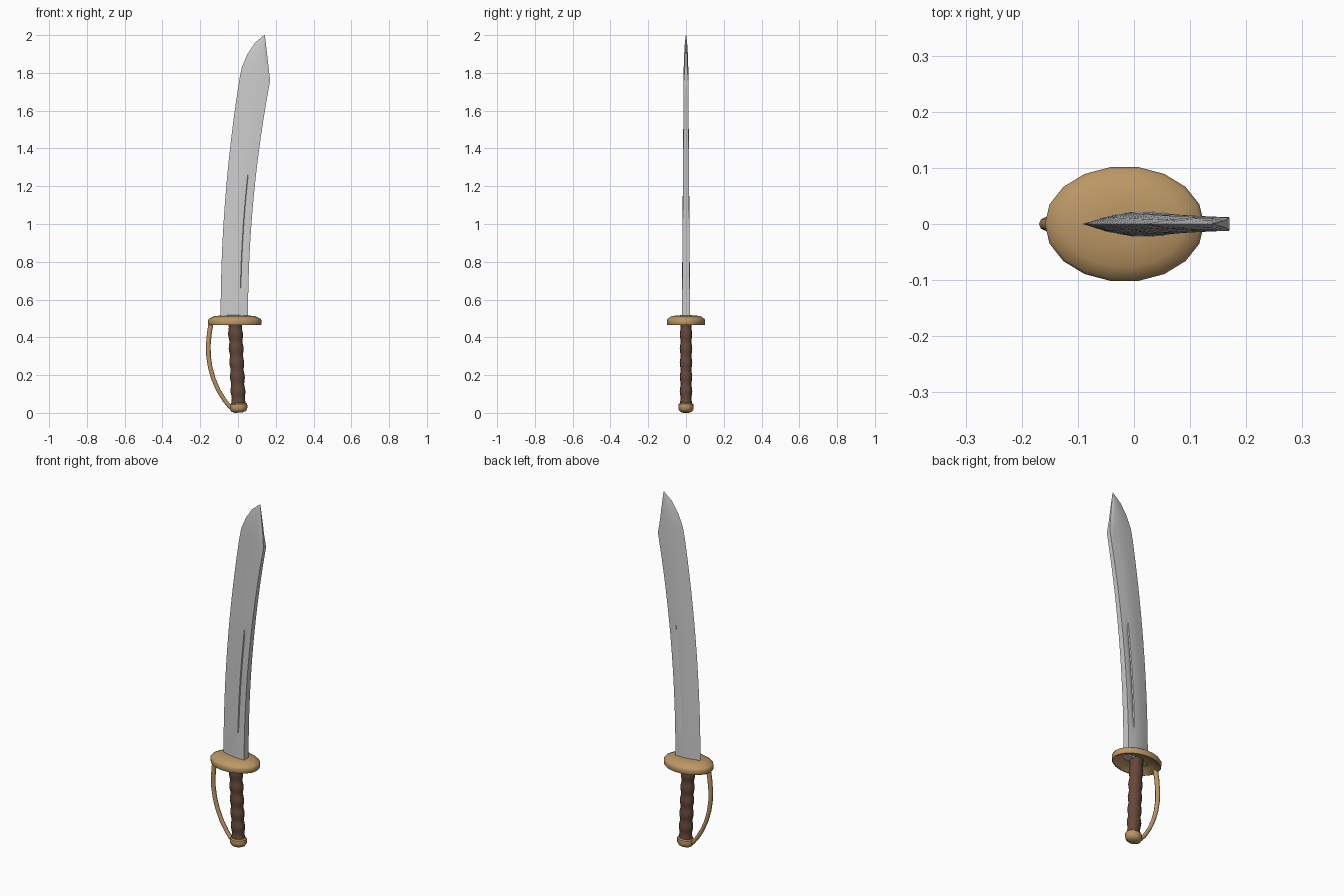
import bpy, bmesh
from math import sin, cos, pi, radians
from mathutils import Vector

if "Cube" in bpy.data.objects:
    bpy.data.objects.remove(bpy.data.objects["Cube"])


def material(name, color):
    m = bpy.data.materials.new(name)
    m.diffuse_color = (*color, 1)
    m.use_nodes = True
    m.node_tree.nodes["Principled BSDF"].inputs["Base Color"].default_value = m.diffuse_color
    return m


brass = material("brass", (0.50, 0.31, 0.13))
leather = material("leather", (0.13, 0.065, 0.04))


def loft(name, rings, mat=None, angle=35):
    """Skin a list of equal-length closed rings and cap both ends."""
    bm = bmesh.new()
    vs = [[bm.verts.new(p) for p in r] for r in rings]
    n = len(rings[0])
    for a, b in zip(vs, vs[1:]):
        for i in range(n):
            j = (i + 1) % n
            bm.faces.new((a[i], a[j], b[j], b[i]))
    bm.faces.new(vs[0][::-1])
    bm.faces.new(vs[-1])
    bmesh.ops.recalc_face_normals(bm, faces=bm.faces)
    me = bpy.data.meshes.new(name)
    bm.to_mesh(me)
    bm.free()
    ob = bpy.data.objects.new(name, me)
    bpy.context.collection.objects.link(ob)
    if mat:
        me.materials.append(mat)
    bpy.ops.object.select_all(action='DESELECT')
    bpy.context.view_layer.objects.active = ob
    ob.select_set(True)
    bpy.ops.object.shade_smooth_by_angle(angle=radians(angle))
    return ob


def ellipse(cx, z, rx, ry, n, tilt=0.0):
    return [(cx + rx * cos(2 * pi * i / n), ry * sin(2 * pi * i / n),
             z + tilt * cos(2 * pi * i / n)) for i in range(n)]


# Blade: sharp left edge, thick flat spine, shallow groove, clipped point
def blade_ring(z, left, right, t, spine, groove):
    side = [(0.3, 0.62 * t), (0.6, t), (0.71, t), (0.73, t - groove),
            (0.80, t - groove * 0.4), (0.86, t), (1.0, spine)]
    w = right - left
    front = [(left + u * w, -y, z) for u, y in side]
    back = [(x, -y, zz) for x, y, zz in reversed(front)]
    return [(left, 0, z)] + front + back


rings = []
for z in (0.48, 0.58, 0.66, 0.70, 0.80, 0.90, 1.0, 1.1, 1.2, 1.26,
          1.35, 1.45, 1.55, 1.65, 1.76):
    d = z - 0.51
    t = 0.022 - 0.0075 * d
    g = 0.006 if 0.68 < z < 1.25 else 0
    rings.append(blade_ring(z, -0.092 + 0.063 * d * d,
                            0.053 + 0.075 * d * d, t, t * 0.95, g))
for z, left, right, t, s in ((1.83, 0.020, 0.162, 0.012, 0.006),
                             (1.90, 0.050, 0.154, 0.010, 0.004),
                             (1.96, 0.090, 0.147, 0.006, 0.002),
                             (2.0, 0.139, 0.142, 0.001, 0.0005)):
    rings.append(blade_ring(z, left, right, t, s, 0))
loft("blade", rings, angle=25)

# Guard: oval plate, domed on top and hollow underneath
loft("guard", [ellipse(-0.017, z, 0.142 * s, 0.103 * s, 18) for s, z in
               ((0.25, 0.490), (0.7, 0.484), (0.92, 0.464), (0.97, 0.464),
                (1, 0.472), (1, 0.490), (0.96, 0.498), (0.75, 0.513),
                (0.3, 0.517))], brass)

# Grip: rippled handle leaning slightly towards the pommel
rings = []
steps = 36
for i in range(steps + 1):
    f = i / steps
    k = 1 + 0.07 * cos(2 * pi * 6 * f)
    rings.append(ellipse(0.003 - 0.019 * f, 0.04 + 0.45 * f,
                         0.037 * k, 0.031 * k, 12))
loft("grip", rings, leather, 60)

# Pommel cap
loft("pommel", [ellipse(0.003, z, 0.047 * s, 0.040 * s, 12, 0.002 * s)
                for s, z in ((0.45, 0.001), (0.8, 0.008), (0.96, 0.018),
                             (1, 0.032), (0.96, 0.046), (0.8, 0.052))], brass)

# Knuckle bow: tapering bar swept from guard to pommel
path = [(-0.143, 0.475), (-0.152, 0.42), (-0.157, 0.36), (-0.156, 0.30),
        (-0.147, 0.24), (-0.130, 0.18), (-0.104, 0.12), (-0.072, 0.068),
        (-0.045, 0.034), (-0.025, 0.022)]
pts = [Vector((x, 0, z)) for x, z in path]
rings = []
for i, p in enumerate(pts):
    tan = (pts[min(i + 1, len(pts) - 1)] - pts[max(i - 1, 0)]).normalized()
    nor = Vector((tan.z, 0, -tan.x))
    r = 0.013 - 0.003 * i / len(pts)
    rings.append([p + nor * r * cos(a) + Vector((0, r * sin(a), 0))
                  for a in (2 * pi * k / 8 for k in range(8))])
loft("knuckle_bow", rings, brass, 60)
